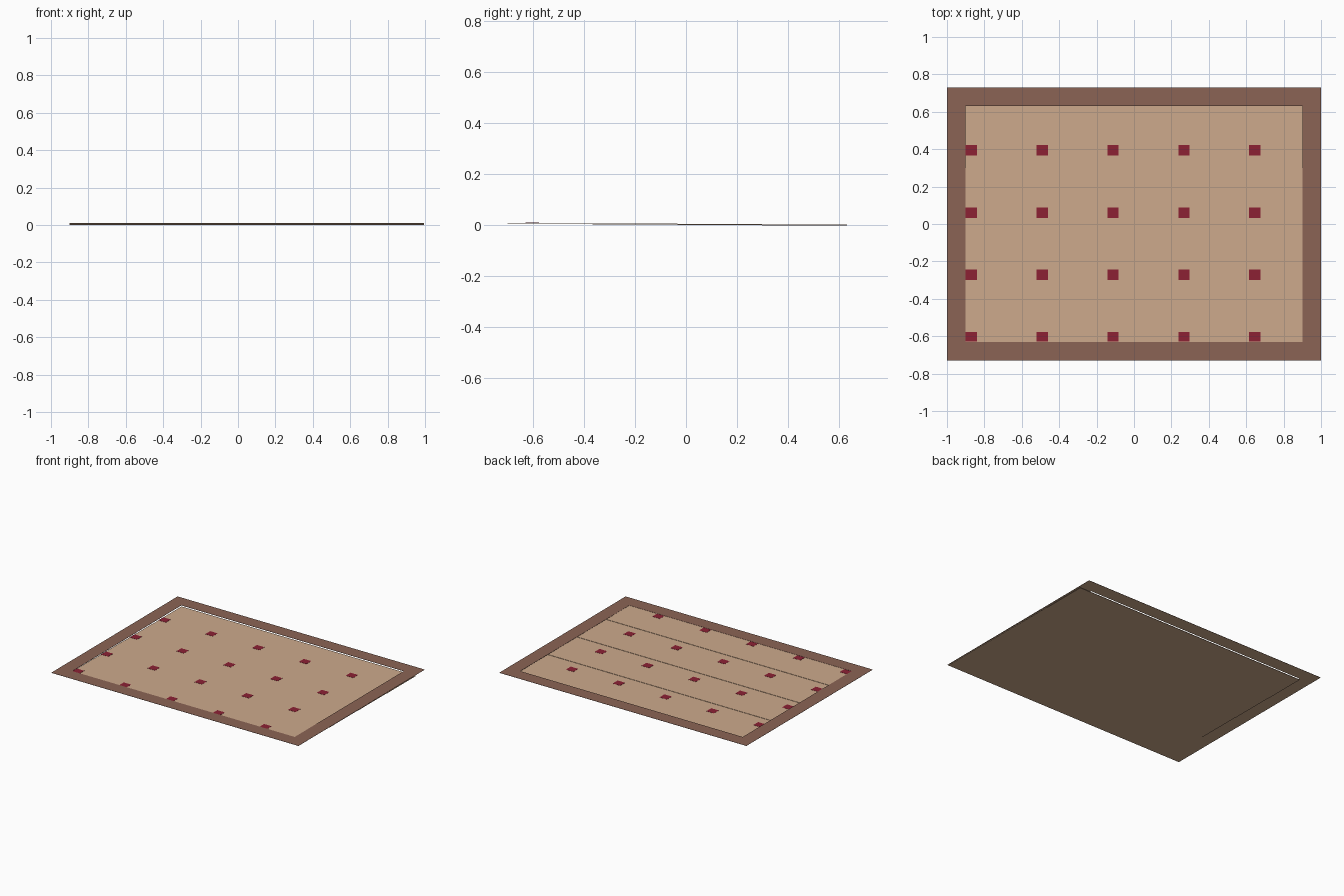
import bpy, bmesh

if "Cube" in bpy.data.objects:
    bpy.data.objects.remove(bpy.data.objects["Cube"])


def material(name, rgb):
    m = bpy.data.materials.new(name)
    m.diffuse_color = (*rgb, 1.0)
    m.use_nodes = True
    m.node_tree.nodes["Principled BSDF"].inputs["Base Color"].default_value = m.diffuse_color
    return m


TAN = material("tan_weave", (0.610, 0.402, 0.262))
BROWN = material("brown_border", (0.258, 0.127, 0.091))
RED = material("dark_red", (0.262, 0.015, 0.034))


def finish(name, bm, mats):
    bmesh.ops.recalc_face_normals(bm, faces=bm.faces[:])
    me = bpy.data.meshes.new(name)
    bm.to_mesh(me)
    bm.free()
    for m in mats:
        me.materials.append(m)
    ob = bpy.data.objects.new(name, me)
    bpy.context.collection.objects.link(ob)
    return ob


def plate(name, x0, x1, y0, y1, z0, z1, mat):
    bm = bmesh.new()
    bmesh.ops.create_cube(bm, size=1)
    for v in bm.verts:
        v.co.x = x1 if v.co.x > 0 else x0
        v.co.y = y1 if v.co.y > 0 else y0
        v.co.z = z1 if v.co.z > 0 else z0
    return finish(name, bm, [mat])


# Border ring: brown above, tan on the underside
bm = bmesh.new()
rings = []
for w, d, z in ((1.0, 0.73, 0.012), (0.9, 0.63, 0.012),
                (0.9, 0.63, 0.0108), (1.0, 0.73, 0.0108)):
    rings.append([bm.verts.new((sx * w, sy * d, z))
                  for sx, sy in ((-1, -1), (1, -1), (1, 1), (-1, 1))])
for i in range(4):
    a, b = rings[i], rings[(i + 1) % 4]
    for k in range(4):
        n = (k + 1) % 4
        bm.faces.new((a[k], a[n], b[n], b[k]))
bmesh.ops.recalc_face_normals(bm, faces=bm.faces[:])
for f in bm.faces:
    f.material_index = 1 if f.normal.z < -0.5 else 0
finish("border", bm, [BROWN, TAN])

# Woven field: four strips stepping down towards the back
PITCH_X, PITCH_Y = 0.379, 0.333
for row in range(4):
    y0 = -0.70 + row * PITCH_Y
    z0 = 0.0066 - row * 0.0022
    top = z0 + 0.0030
    plate(f"field_strip_{row + 1}", -0.9, 0.995, y0, y0 + PITCH_Y, z0, top, TAN)
    # Small red squares, one per repeat of the pattern
    for col in range(5):
        cx = -0.87 + col * PITCH_X
        cy = -0.605 + row * PITCH_Y
        front = max(cy - 0.028, -0.629)
        plate(f"red_square_{row + 1}_{col + 1}", cx - 0.03, cx + 0.03,
              front, cy + 0.028, top - 0.001, top + 0.001, RED)
